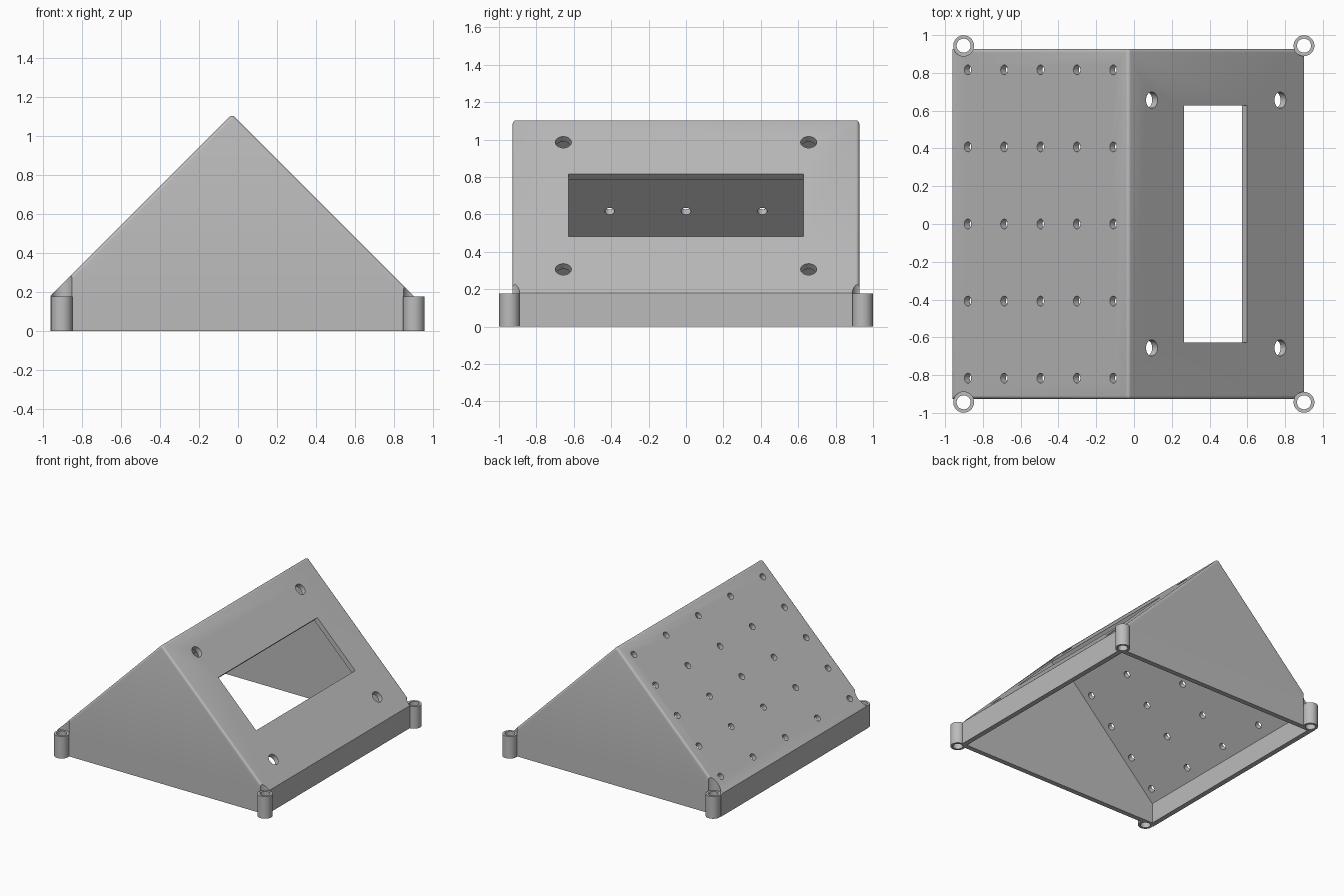
import bpy, bmesh, math
from mathutils import Vector, Matrix

cube = bpy.data.objects.get("Cube")
if cube:
    bpy.data.objects.remove(cube, do_unlink=True)

# Main sizes
LEFT, RIGHT, APEX = -0.96, 0.9, -0.03
Y, EAVE, WALL = 0.927, 0.18, 0.04
PEAK = EAVE + RIGHT - APEX
POST_R, BORE_R, POST_H = 0.055, 0.037, 0.177
POSTS = [(x, y) for x in (-0.902, 0.9) for y in (-0.944, 0.944)]

grey = bpy.data.materials.new("plain grey")
grey.use_nodes = True
colour = (0.5, 0.5, 0.5, 1)
grey.diffuse_color = colour
grey.node_tree.nodes["Principled BSDF"].inputs["Base Color"].default_value = colour


def make(name, bm):
    bmesh.ops.recalc_face_normals(bm, faces=bm.faces[:])
    mesh = bpy.data.meshes.new(name)
    bm.to_mesh(mesh)
    bm.free()
    mesh.materials.append(grey)
    ob = bpy.data.objects.new(name, mesh)
    bpy.context.collection.objects.link(ob)
    return ob


def prism(profile, half):
    """Extrude an x-z profile along y."""
    bm = bmesh.new()
    face = bm.faces.new([bm.verts.new((x, -half, z)) for x, z in profile])
    out = bmesh.ops.extrude_face_region(bm, geom=[face])
    verts = [v for v in out["geom"] if isinstance(v, bmesh.types.BMVert)]
    bmesh.ops.translate(bm, verts=verts, vec=(0, 2 * half, 0))
    return bm


def cylinder(bm, centre, radius, depth, direction=(0, 0, 1), sides=32):
    turn = Vector(direction).to_track_quat('Z', 'Y').to_matrix().to_4x4()
    bmesh.ops.create_cone(bm, cap_ends=True, segments=sides, radius1=radius,
                          radius2=radius, depth=depth,
                          matrix=Matrix.Translation(centre) @ turn)


def corner_cylinders(name, radius, low, high):
    bm = bmesh.new()
    for x, y in POSTS:
        cylinder(bm, (x, y, (low + high) / 2), radius, high - low, sides=48)
    return make(name, bm)


def combine(target, tool, operation='DIFFERENCE'):
    mod = target.modifiers.new(tool.name, 'BOOLEAN')
    mod.operation, mod.solver, mod.object = operation, 'EXACT', tool
    bpy.ops.object.select_all(action='DESELECT')
    bpy.context.view_layer.objects.active = target
    target.select_set(True)
    bpy.ops.object.modifier_apply(modifier=mod.name)
    bpy.data.objects.remove(tool, do_unlink=True)


# Gabled shell with softened ridge and gable edges
bm = prism([(LEFT, 0), (RIGHT, 0), (RIGHT, EAVE), (APEX, PEAK), (LEFT, EAVE)], Y)
soft = [e for e in bm.edges if any(v.co.z > EAVE + 0.1 for v in e.verts)]
bmesh.ops.bevel(bm, geom=soft, offset=0.018, segments=4, profile=0.5, affect='EDGES')
shell = make("gabled_housing", bm)

# Open-bottomed cavity of even wall thickness
inner_peak = PEAK - WALL * math.sqrt(2)
inner_l, inner_r = LEFT + WALL, RIGHT - WALL
combine(shell, make("cavity", prism([
    (inner_l, -0.1), (inner_r, -0.1), (inner_r, inner_peak - inner_r + APEX),
    (APEX, inner_peak), (inner_l, inner_peak - APEX + inner_l)], Y - WALL)))

# Window cut square to the left roof slope
bm = bmesh.new()
mid_x = 0.432
bmesh.ops.create_cube(bm, size=1, matrix=Matrix.Translation((mid_x, 0, PEAK + APEX - mid_x))
                      @ Matrix.Rotation(math.radians(45), 4, 'Y')
                      @ Matrix.Diagonal((0.335 * math.sqrt(2), 1.254, 0.16, 1)))
combine(shell, make("window_cutter", bm))

# Mounting holes on one slope, grid of small holes on the other
bm = bmesh.new()
for x in (0.094, 0.774):
    for y in (-0.656, 0.656):
        cylinder(bm, (x, y, PEAK + APEX - x), 0.043, 0.16, (1, 0, 1))
for i in range(5):
    for j in range(-2, 3):
        x = -0.88 + 0.1925 * i
        cylinder(bm, (x, 0.408 * j, PEAK - APEX + x), 0.026, 0.13, (-1, 0, 1), 24)
combine(shell, make("hole_cutter", bm))

# Corner screw posts: clear the roof above, add the posts, bore them
combine(shell, corner_cylinders("post_clearance", POST_R, POST_H, 0.5))
combine(shell, corner_cylinders("corner_posts", POST_R, 0, POST_H), 'UNION')
combine(shell, corner_cylinders("post_bores", BORE_R, -0.1, 0.5))

bpy.ops.object.shade_smooth_by_angle(angle=math.radians(30))
